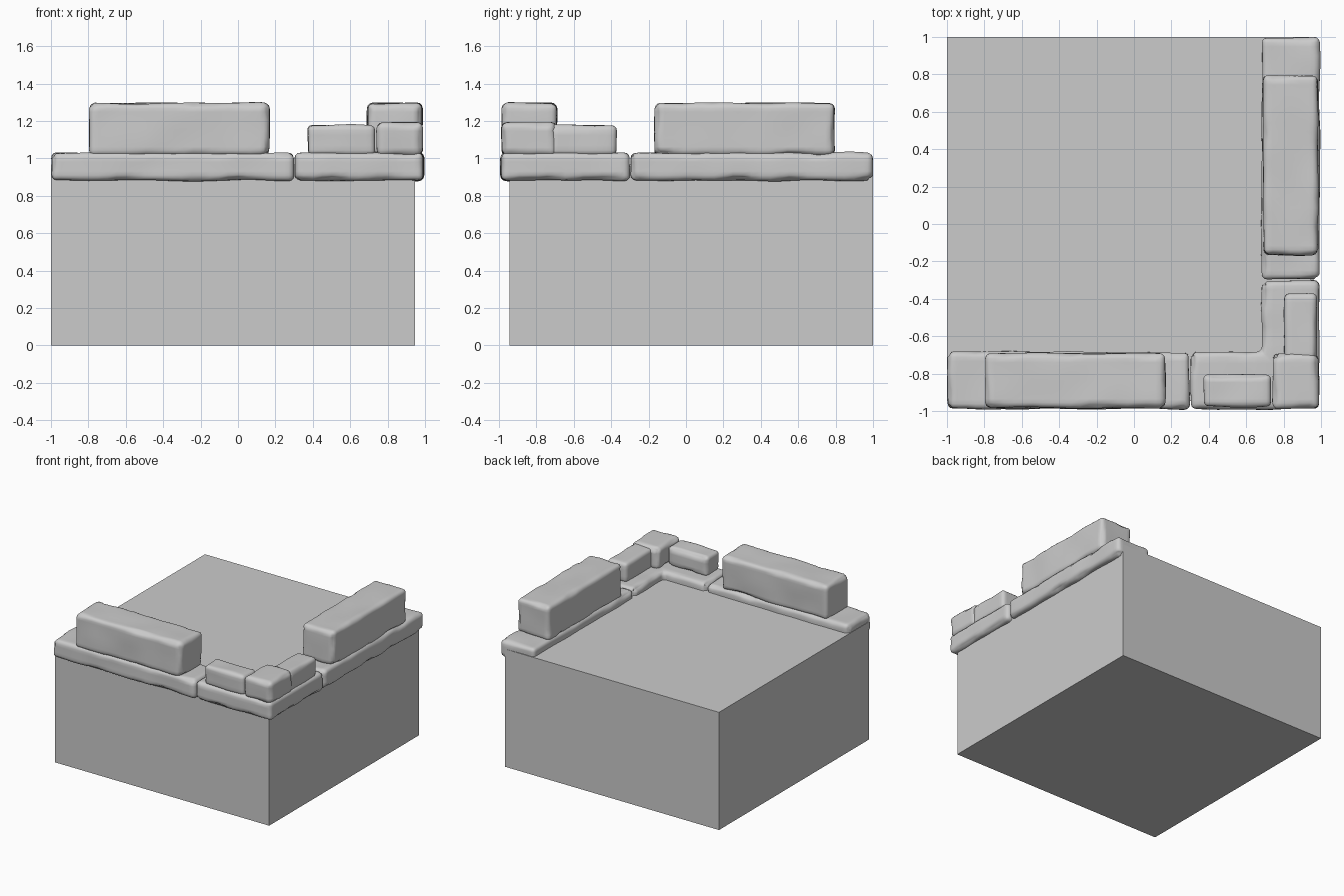
import bpy, bmesh
from math import radians
from mathutils import Vector, noise

if "Cube" in bpy.data.objects:
    bpy.data.objects.remove(bpy.data.objects["Cube"])


def rect(x0, x1, y0, y1):
    return [(x0, y0), (x1, y0), (x1, y1), (x0, y1)]


def swap(outline):
    """Reflect a plan outline across the diagonal of the corner."""
    return [(-y, -x) for x, y in reversed(outline)]


def prism(outline, z0, z1):
    bm = bmesh.new()
    face = bm.faces.new([bm.verts.new((x, y, z0)) for x, y in outline])
    top = bmesh.ops.extrude_face_region(bm, geom=[face])["geom"]
    for v in top:
        if isinstance(v, bmesh.types.BMVert):
            v.co.z = z1
    bmesh.ops.recalc_face_normals(bm, faces=bm.faces)
    return bm


def finish(bm, name):
    mesh = bpy.data.meshes.new(name)
    bm.to_mesh(mesh)
    bm.free()
    ob = bpy.data.objects.new(name, mesh)
    bpy.context.collection.objects.link(ob)
    return ob


def stone(name, outline, z0, z1, seed, radius=0.028, step=0.05):
    """Worn block: rounded prism, cut into a grid, roughened with noise."""
    bm = prism(outline, z0, z1)
    bmesh.ops.bevel(bm, geom=bm.edges[:], offset=radius, segments=3,
                    profile=0.5, affect='EDGES')
    for axis in range(3):
        values = [v.co[axis] for v in bm.verts]
        lo, hi = min(values), max(values)
        n = max(2, round((hi - lo) / step))
        normal = Vector((0, 0, 0))
        normal[axis] = 1
        for i in range(1, n):
            bmesh.ops.bisect_plane(bm, geom=bm.verts[:] + bm.edges[:] + bm.faces[:],
                                   plane_co=normal * (lo + (hi - lo) * i / n),
                                   plane_no=normal, dist=0.002)
    bm.normal_update()
    shift = Vector((seed * 7.3, seed * 3.1, seed * 5.7))
    moves = []
    for v in bm.verts:
        edge = min(1, (1 - max(abs(c) for c in v.normal)) * 5)
        wave = noise.noise(v.co * 5 + shift) * 0.008
        chip = max(0, noise.noise(v.co * 9 + shift)) * 0.035 * edge
        moves.append(v.normal * (wave - chip))
    for v, move in zip(bm.verts, moves):
        v.co += move
    ob = finish(bm, name)
    for p in ob.data.polygons:
        p.use_smooth = True
    return ob


# Plain block under the parapet
finish(prism(rect(-1, 0.945, -0.945, 1), 0, 0.967), "wall_block")

# Matching stones along the front and right edges
parts = [
    ("ledge_slab", rect(-0.998, 0.297, -0.99, -0.683), 0.882, 1.03),
    ("tall_merlon", rect(-0.795, 0.166, -0.983, -0.692), 1.015, 1.295),
    ("low_block", rect(0.37, 0.735, -0.978, -0.803), 1.015, 1.178),
]
for i, (name, outline, z0, z1) in enumerate(parts):
    stone("front_" + name, outline, z0, z1, i + 1)
    stone("right_" + name, swap(outline), z0, z1, i + 11)

# L-shaped slab and stone at the corner
stone("corner_ledge_slab",
      [(0.303, -0.99), (0.99, -0.99), (0.99, -0.303), (0.683, -0.303),
       (0.683, -0.683), (0.303, -0.683)], 0.882, 1.03, 21)
stone("corner_block", rect(0.743, 0.985, -0.985, -0.695), 1.015, 1.19, 22)
